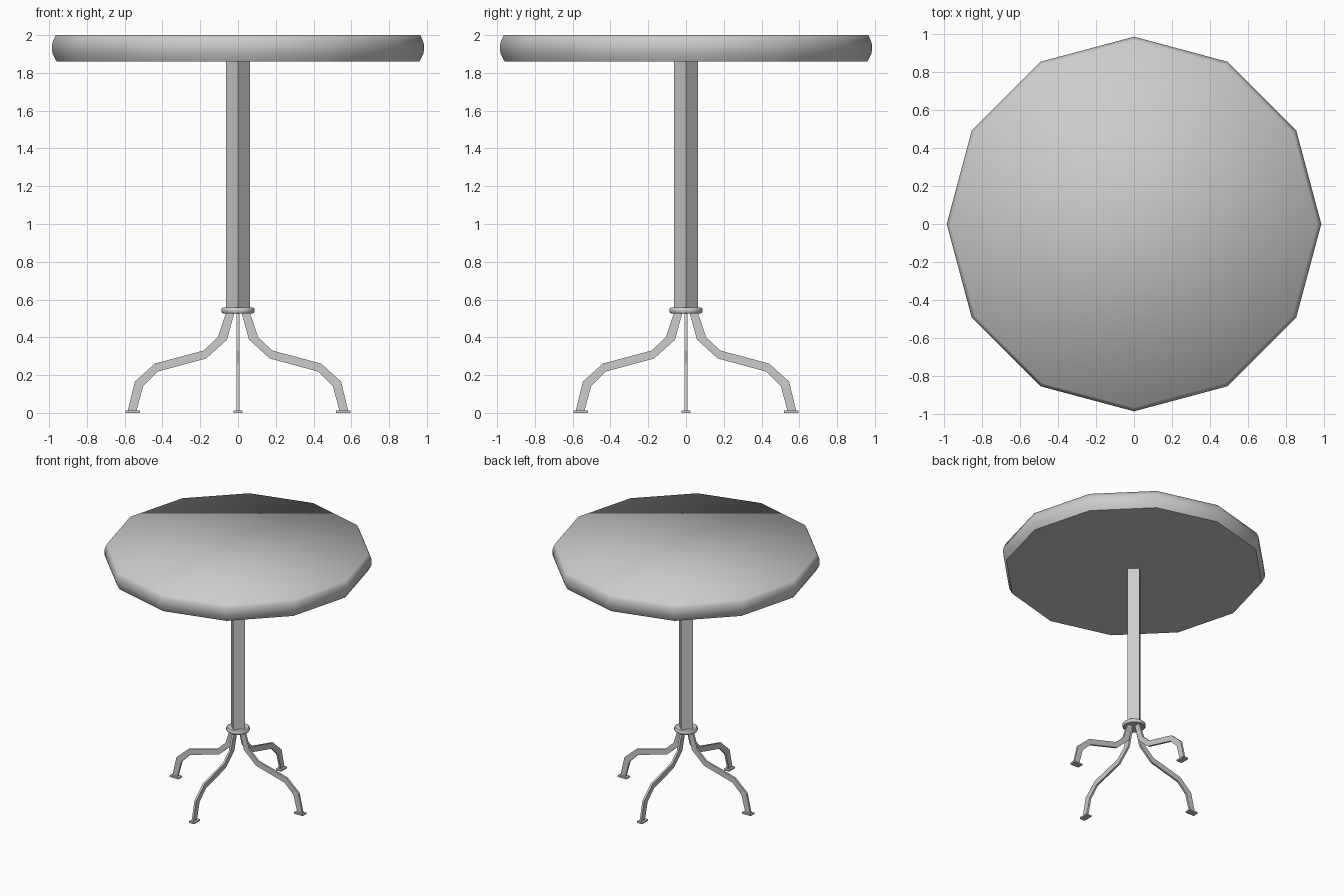
import bpy, bmesh
from math import sin, cos, pi
from mathutils import Matrix

if "Cube" in bpy.data.objects:
    bpy.data.objects.remove(bpy.data.objects["Cube"])


def finish(name, bm):
    bmesh.ops.recalc_face_normals(bm, faces=bm.faces)
    me = bpy.data.meshes.new(name)
    bm.to_mesh(me)
    bm.free()
    ob = bpy.data.objects.new(name, me)
    bpy.context.collection.objects.link(ob)
    return ob


def lathe(name, profile, sides, smooth=False, smooth_top=False):
    """Capped surface of revolution from (radius, z) points, bottom to top."""
    bm = bmesh.new()
    rings = [[bm.verts.new((r * cos(2 * pi * i / sides), r * sin(2 * pi * i / sides), z))
              for i in range(sides)] for r, z in profile]
    for lo, hi in zip(rings, rings[1:]):
        for i in range(sides):
            j = (i + 1) % sides
            bm.faces.new((lo[i], lo[j], hi[j], hi[i])).smooth = smooth
    bottom = bm.faces.new(rings[0][::-1])
    top = bm.faces.new(rings[-1])
    top.smooth = smooth_top
    for e in bottom.edges:
        e.smooth = False
    if not smooth_top:
        for e in top.edges:
            e.smooth = False
    return finish(name, bm)


# Twelve-sided top with a softly rounded rim
lathe("table_top", [(0.96, 1.86), (0.983, 1.905), (0.985, 1.945), (0.979, 1.97), (0.965, 2.0)],
      12, smooth=True, smooth_top=True)

# Square post turned so its corners lie on the axes
lathe("post", [(0.0625, 0.53), (0.0625, 1.87)], 4)

# Collar between post and legs
lathe("collar", [(0.08, 0.527), (0.087, 0.533), (0.087, 0.551), (0.08, 0.557)], 12, smooth=True)

# Leg side outline as (distance from centre, z)
OUTER = [(0.062, 0.535), (0.107, 0.40), (0.182, 0.33), (0.440, 0.261), (0.546, 0.166), (0.584, 0.008)]
INNER = [(0.018, 0.535), (0.058, 0.388), (0.168, 0.288), (0.424, 0.219), (0.502, 0.142), (0.538, 0.008)]
T = 0.008

for k, side in enumerate(("right", "back", "left", "front")):
    turn = Matrix.Rotation(k * pi / 2, 4, 'Z')

    # Flat bent bar leg
    bm = bmesh.new()
    rings = [[bm.verts.new(p) for p in ((o[0], -T, o[1]), (o[0], T, o[1]),
                                        (i[0], T, i[1]), (i[0], -T, i[1]))]
             for o, i in zip(OUTER, INNER)]
    for a, b in zip(rings, rings[1:]):
        for n in range(4):
            m = (n + 1) % 4
            bm.faces.new((a[n], a[m], b[m], b[n]))
    bm.faces.new(rings[0])
    bm.faces.new(rings[-1])
    bm.transform(turn)
    finish(side + "_leg", bm)

    # Small foot plate
    bm = bmesh.new()
    bmesh.ops.create_cube(bm, size=1, matrix=turn @ Matrix.Translation((0.557, 0, 0.006))
                          @ Matrix.Diagonal((0.078, 0.048, 0.012, 1)))
    finish(side + "_foot", bm)
